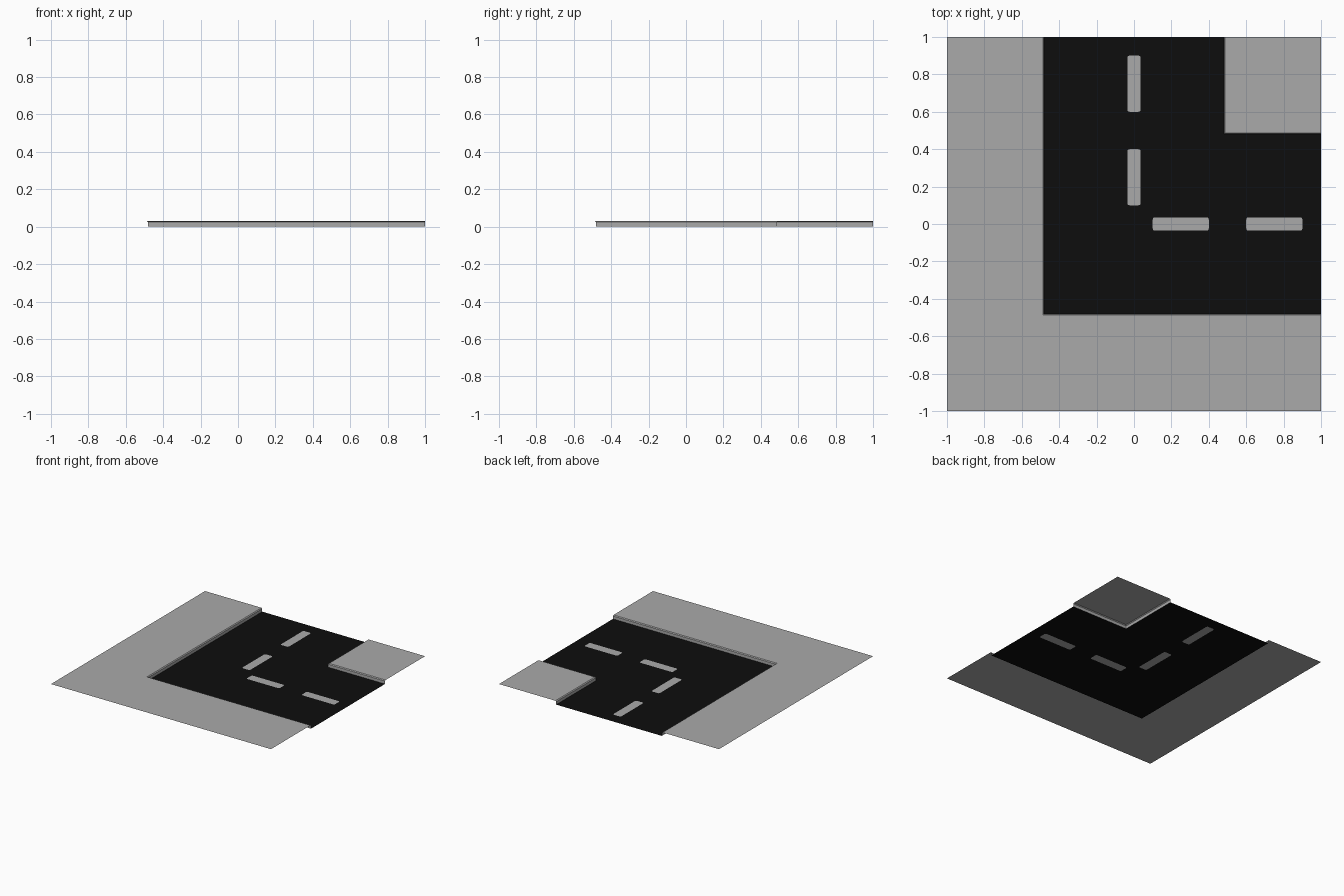
import bpy, bmesh, math

if "Cube" in bpy.data.objects:
    bpy.data.objects.remove(bpy.data.objects["Cube"])


def material(name, value):
    m = bpy.data.materials.new(name)
    m.diffuse_color = (value, value, value, 1)
    m.use_nodes = True
    m.node_tree.nodes["Principled BSDF"].inputs["Base Color"].default_value = m.diffuse_color
    return m


concrete = material("pale grey", 0.40)
asphalt = material("near black", 0.004)


def finish(name, bm, mat):
    me = bpy.data.meshes.new(name)
    bm.normal_update()
    for f in bm.faces:              # every surface is an upward-facing sheet
        if f.normal.z < -1e-4:
            f.normal_flip()
    bm.to_mesh(me)
    bm.free()
    me.materials.append(mat)
    ob = bpy.data.objects.new(name, me)
    bpy.context.collection.objects.link(ob)
    return ob


def dash_outline(cx, cy, hx, hy, r=0.012, n=3):
    """Rectangle outline with rounded corners."""
    pts = []
    for q, (sx, sy) in enumerate(((1, 1), (-1, 1), (-1, -1), (1, -1))):
        for i in range(n + 1):
            a = math.pi / 2 * (q + i / n)
            pts.append((cx + sx * (hx - r) + r * math.cos(a),
                        cy + sy * (hy - r) + r * math.sin(a), 0))
    return pts


# Pavement sheet with a dropped, chamfered kerb: (distance from centre, height)
PROFILE = [(0.48, 0.0), (0.48, 0.024), (0.487, 0.03), (1.0, 0.03)]


def pavement(name, s):
    bm = bmesh.new()
    rows = [[bm.verts.new(p) for p in ((s * d, 1, z), (s * d, s * d, z), (1, s * d, z))]
            for d, z in PROFILE]
    for a, b in zip(rows, rows[1:]):
        for i in range(2):
            quad = (a[i], a[i + 1], b[i + 1], b[i])
            bm.faces.new(quad if s < 0 else quad[::-1])
    bmesh.ops.remove_doubles(bm, verts=bm.verts, dist=1e-5)
    bmesh.ops.recalc_face_normals(bm, faces=bm.faces)
    if sum(f.normal.z * f.calc_area() for f in bm.faces) < 0:
        bmesh.ops.reverse_faces(bm, faces=bm.faces)
    finish(name, bm, concrete)


pavement("outer_pavement", -1)
pavement("inner_corner_pavement", 1)

# Lane dashes along both arms of the bend
dashes = []
for c in (0.25, 0.75):
    dashes.append(dash_outline(c, 0, 0.15, 0.036))
    dashes.append(dash_outline(0, c, 0.036, 0.15))

for i, pts in enumerate(dashes):
    bm = bmesh.new()
    bm.faces.new([bm.verts.new(p) for p in pts])
    finish(f"lane_dash_{i + 1}", bm, concrete)

# Road surface: L-shaped sheet with the dashes cut out
k = PROFILE[0][0]
road = [(-k, -k, 0), (1, -k, 0), (1, k, 0), (k, k, 0), (k, 1, 0), (-k, 1, 0)]
bm = bmesh.new()
for loop in [road] + dashes:
    vs = [bm.verts.new(p) for p in loop]
    for a, b in zip(vs, vs[1:] + vs[:1]):
        bm.edges.new((a, b))
bmesh.ops.triangle_fill(bm, edges=bm.edges[:], use_beauty=True, normal=(0, 0, 1))
finish("road_surface", bm, asphalt)
